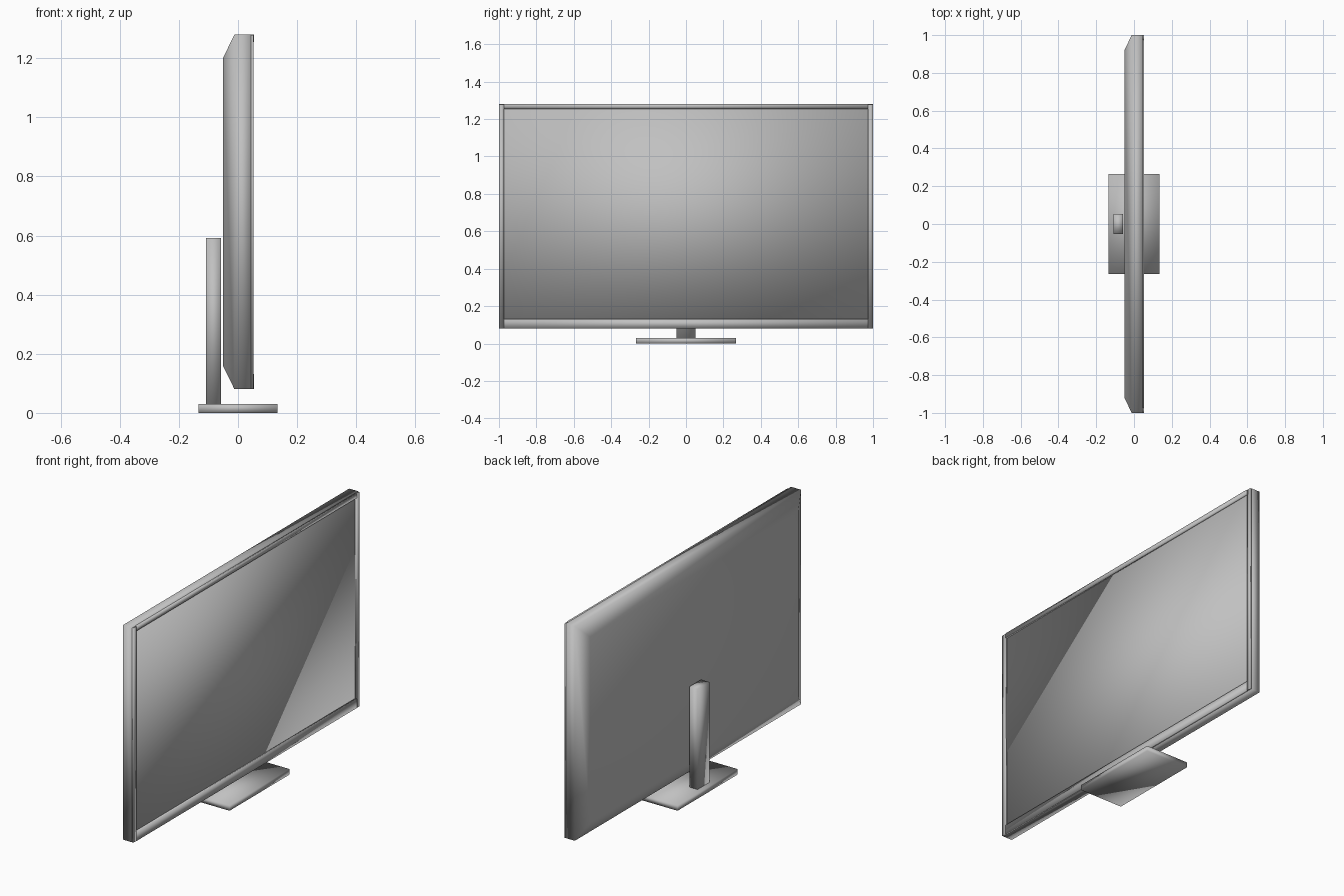
import bpy
import bmesh

old = bpy.data.objects.get("Cube")
if old:
    bpy.data.objects.remove(old, do_unlink=True)

# One grey for the whole model
grey = bpy.data.materials.new("plain_grey")
grey.use_nodes = True
colour = (0.53, 0.53, 0.53, 1)
grey.diffuse_color = colour
grey.node_tree.nodes["Principled BSDF"].inputs["Base Color"].default_value = colour


def add_object(name, bm):
    """Turn a bmesh into a softly shaded grey object."""
    bmesh.ops.recalc_face_normals(bm, faces=bm.faces)
    for face in bm.faces:
        face.smooth = True
    mesh = bpy.data.meshes.new(name)
    bm.to_mesh(mesh)
    bm.free()
    mesh.materials.append(grey)
    obj = bpy.data.objects.new(name, mesh)
    bpy.context.collection.objects.link(obj)
    return obj


def box(name, xs, ys, zs):
    """Box given by its low and high limit on each axis."""
    bm = bmesh.new()
    bmesh.ops.create_cube(bm, size=1)
    for v in bm.verts:
        v.co = [lim[0] if c < 0 else lim[1] for c, lim in zip(v.co, (xs, ys, zs))]
    return add_object(name, bm)


def panel(name, sections, z_mid):
    """Loft rectangles (x, half width, half height) into a closed panel."""
    bm = bmesh.new()
    rings = []
    for x, w, h in sections:
        corners = ((-w, -h), (w, -h), (w, h), (-w, h))
        rings.append([bm.verts.new((x, y, z_mid + z)) for y, z in corners])
    for a, b in zip(rings, rings[1:]):
        for i in range(4):
            j = (i + 1) % 4
            bm.faces.new((a[i], a[j], b[j], b[i]))
    bm.faces.new(rings[0])
    bm.faces.new(rings[-1])
    return add_object(name, bm)


# Display housing: sloped edges at the back, flat screen facing +x
bottom, top = 0.08, 1.28
middle, half = (bottom + top) / 2, (top - bottom) / 2
back, shoulder, screen, rim = -0.051, -0.012, 0.044, 0.054
slope = 0.08
panel("display_housing",
      [(back, 1 - slope, half - slope), (shoulder, 1, half), (screen, 1, half)],
      middle)

# Raised bezel strips around the screen
inner = 0.973
for name, ys in (("left_bezel", (inner, 1)), ("right_bezel", (-1, -inner))):
    box(name, (screen, rim - 0.001), ys, (bottom, top - 0.002))
for name, zs in (("top_bezel", (1.255, top)), ("bottom_bezel", (bottom, 0.132))):
    box(name, (screen, rim), (-inner, inner), zs)

# Stand: upright column behind the display on a flat foot
box("stand_column", (-0.108, -0.057), (-0.052, 0.052), (0.028, 0.592))
box("stand_base", (-0.134, 0.134), (-0.266, 0.266), (0, 0.03))
